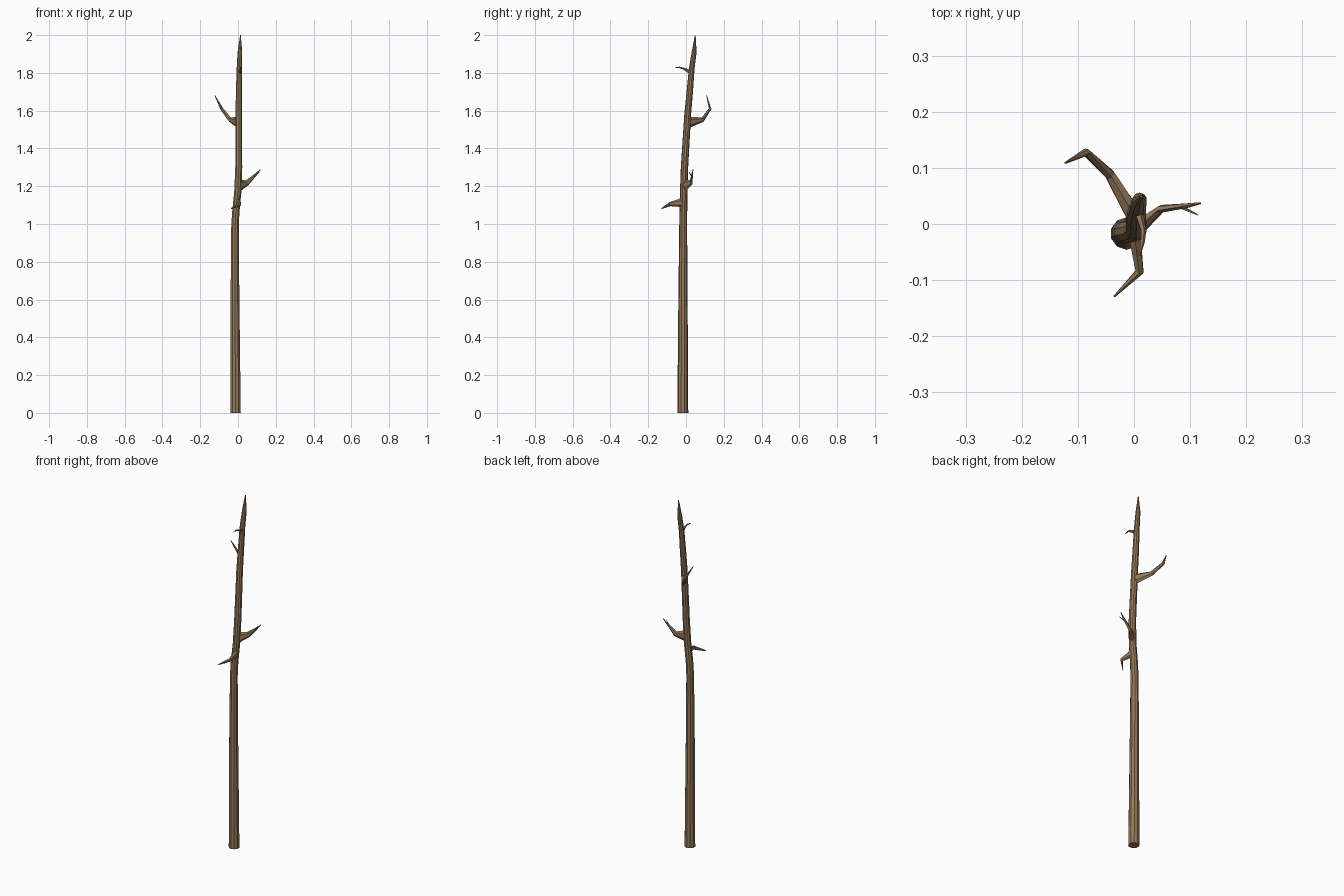
import bpy, bmesh, math
from mathutils import Vector

bark = bpy.data.materials.new("bark")
bark.diffuse_color = (0.30, 0.19, 0.105, 1)


def limb(name, points, sides, upright=False):
    """Faceted tube through points (x, y, z, half width, half height)."""
    bm = bmesh.new()
    centres = [Vector(p[:3]) for p in points]
    rings = []
    for i, p in enumerate(points):
        a, b = centres[max(i - 1, 0)], centres[min(i + 1, len(points) - 1)]
        if upright:
            side, up = Vector((1, 0, 0)), Vector((0, 1, 0))
        else:
            t = (b - a).normalized()
            side = t.cross(Vector((0, 0, 1))).normalized()
            up = side.cross(t)
        ring = []
        for k in range(sides):
            ang = math.tau * (k + 0.5) / sides
            ring.append(bm.verts.new(centres[i] + side * math.cos(ang) * p[3]
                                     + up * math.sin(ang) * p[4]))
        rings.append(ring)
    for r0, r1 in zip(rings, rings[1:]):
        for k in range(sides):
            n = (k + 1) % sides
            bm.faces.new((r0[k], r0[n], r1[n], r1[k]))
    bm.faces.new(rings[0][::-1])
    bm.faces.new(rings[-1])
    bmesh.ops.recalc_face_normals(bm, faces=bm.faces)
    me = bpy.data.meshes.new(name)
    bm.to_mesh(me)
    bm.free()
    me.materials.append(bark)
    ob = bpy.data.objects.new(name, me)
    bpy.context.collection.objects.link(ob)


# Main stem: slightly bent, tapering to a broken point
stem = [(-0.013, -0.017, 0.0, 0.029), (-0.016, -0.016, 0.6, 0.0245),
        (-0.016, -0.015, 0.98, 0.021), (-0.012, -0.014, 1.06, 0.0205),
        (-0.001, -0.012, 1.17, 0.020), (0.004, -0.008, 1.30, 0.0195),
        (0.004, 0.009, 1.58, 0.018), (0.005, 0.020, 1.70, 0.017),
        (0.007, 0.030, 1.82, 0.015), (0.010, 0.043, 1.91, 0.013),
        (0.013, 0.049, 2.0, 0.002)]
limb("stem", [(x, y, z, r, r) for x, y, z, r in stem], 10, True)

# Side branches
limb("back_branch", [(0.0, 0.015, 1.538, 0.016, 0.029), (-0.043, 0.088, 1.553, 0.010, 0.013),
                     (-0.086, 0.128, 1.61, 0.007, 0.008), (-0.122, 0.109, 1.68, 0.002, 0.002)], 6)
limb("right_branch", [(0.008, -0.006, 1.205, 0.015, 0.031), (0.048, 0.027, 1.218, 0.007, 0.015),
                      (0.090, 0.032, 1.258, 0.005, 0.007), (0.118, 0.037, 1.288, 0.002, 0.002)], 6)
limb("right_twig", [(0.082, 0.031, 1.252, 0.004, 0.004),
                    (0.114, 0.016, 1.275, 0.001, 0.001)], 5)
limb("front_branch", [(0.0, -0.012, 1.115, 0.013, 0.026), (0.010, -0.085, 1.105, 0.008, 0.011),
                      (-0.035, -0.129, 1.082, 0.002, 0.003)], 6)
limb("top_twig", [(0.006, 0.028, 1.802, 0.009, 0.012), (0.017, -0.012, 1.822, 0.005, 0.006),
                  (0.015, -0.033, 1.829, 0.004, 0.004), (0.010, -0.056, 1.829, 0.0015, 0.002)], 5)
